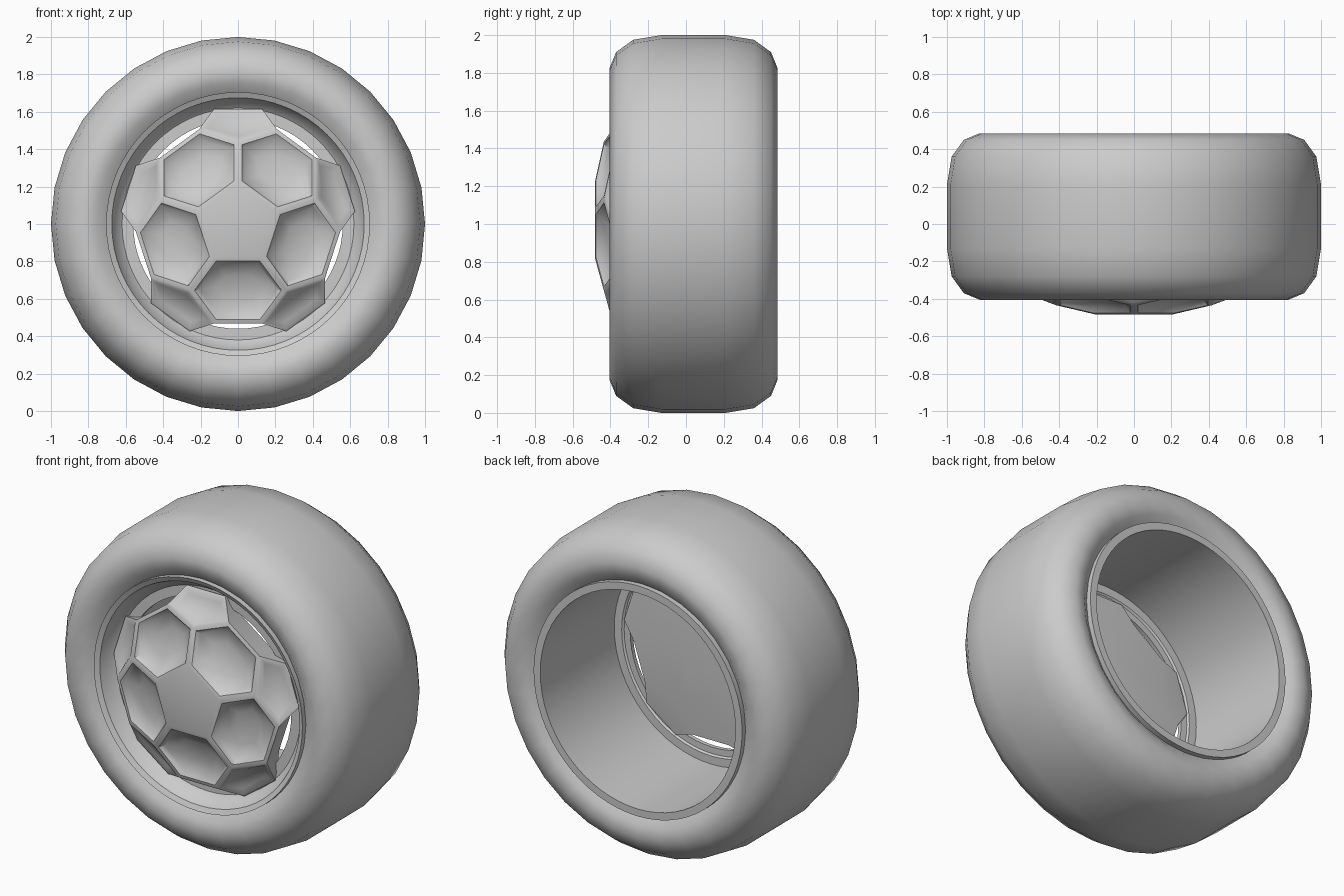
import bpy, bmesh, math
from mathutils import Vector

if "Cube" in bpy.data.objects:
    bpy.data.objects.remove(bpy.data.objects["Cube"])


def finish(bm, name, angle):
    bmesh.ops.recalc_face_normals(bm, faces=bm.faces[:])
    me = bpy.data.meshes.new(name)
    bm.to_mesh(me)
    bm.free()
    ob = bpy.data.objects.new(name, me)
    bpy.context.collection.objects.link(ob)
    bpy.ops.object.select_all(action='DESELECT')
    ob.select_set(True)
    bpy.context.view_layer.objects.active = ob
    bpy.ops.object.shade_smooth_by_angle(angle=math.radians(angle))
    return ob


def lathe(name, profile, segments, angle):
    """Revolve a closed (radius, y) profile around the axle at z = 1."""
    bm = bmesh.new()
    rings = []
    for i in range(segments):
        a = 2 * math.pi * i / segments
        rings.append([bm.verts.new((r * math.cos(a), y, 1 + r * math.sin(a))) for r, y in profile])
    n = len(profile)
    for i in range(segments):
        p, q = rings[i], rings[(i + 1) % segments]
        for j in range(n):
            k = (j + 1) % n
            bm.faces.new((p[j], p[k], q[k], q[j]))
    return finish(bm, name, angle)


# Tyre: symmetric rounded section about y = 0.04
half = [(0.69, 0.38), (0.755, 0.43), (0.825, 0.445), (0.91, 0.41), (0.975, 0.32), (1.0, 0.17)]
tyre = [(r, 0.04 - w) for r, w in half] + [(r, 0.04 + w) for r, w in reversed(half)]
lathe("tyre", tyre, 32, 45)

# Rim: open barrel with an inward flange at the front
rim = [(0.705, 0.465), (0.66, 0.465), (0.66, -0.25), (0.61, -0.25), (0.60, -0.26), (0.56, -0.26),
       (0.56, -0.285), (0.62, -0.285), (0.65, -0.31), (0.675, -0.37), (0.705, -0.385)]
lathe("rim", rim, 64, 35)

# Hub cover: front faces of a flattened truncated icosahedron
ico = [Vector((0, -1, 0)), Vector((0, 1, 0))]
h, w = 1 / math.sqrt(5), 2 / math.sqrt(5)
for i in range(5):
    for side, turn in ((-1, 90), (1, 126)):
        a = math.radians(turn + 72 * i)
        ico.append(Vector((w * math.cos(a), side * h, w * math.sin(a))))
bm = bmesh.new()
for p in ico:
    for q in ico:
        if 0.1 < (p - q).length < 1.1:
            bm.verts.new((2 * p + q) / 3)
bmesh.ops.convex_hull(bm, input=bm.verts[:])
bmesh.ops.dissolve_limit(bm, angle_limit=0.05, verts=bm.verts[:], edges=bm.edges[:])
back = [f for f in bm.faces if f.calc_center_median().y > -0.26]
bmesh.ops.delete(bm, geom=back, context='FACES')
front_y = min(v.co.y for v in bm.verts)
for v in bm.verts:
    v.co = Vector((v.co.x * 0.735, -0.483 + (v.co.y - front_y) * 0.735 * 0.36, v.co.z * 0.735))

# Thicken the cover towards a nearly flat back
front = bm.faces[:]
new = bmesh.ops.extrude_face_region(bm, geom=front, use_keep_orig=True)["geom"]
for v in [g for g in new if isinstance(g, bmesh.types.BMVert)]:
    v.co = Vector((v.co.x * 0.95, -0.22 - 0.03 * (v.co.y + 0.48) / 0.17, v.co.z * 0.95))
bmesh.ops.recalc_face_normals(bm, faces=bm.faces[:])
front = [f for f in front if f.is_valid]

# Recess the panels, leaving ridges between them
hexes = [f for f in front if len(f.verts) == 6]
pents = [f for f in front if len(f.verts) == 5 and f.calc_center_median().y > -0.46]
bmesh.ops.inset_individual(bm, faces=hexes, thickness=0.025, depth=0)
bmesh.ops.inset_individual(bm, faces=hexes, thickness=0.025, depth=-0.025)
bmesh.ops.inset_individual(bm, faces=hexes, thickness=0.08, depth=-0.025)
bmesh.ops.inset_individual(bm, faces=pents, thickness=0.02, depth=0)
bmesh.ops.inset_individual(bm, faces=pents, thickness=0.03, depth=-0.015)
bmesh.ops.translate(bm, verts=bm.verts[:], vec=(0, 0, 1))
finish(bm, "hub_cover", 42)
